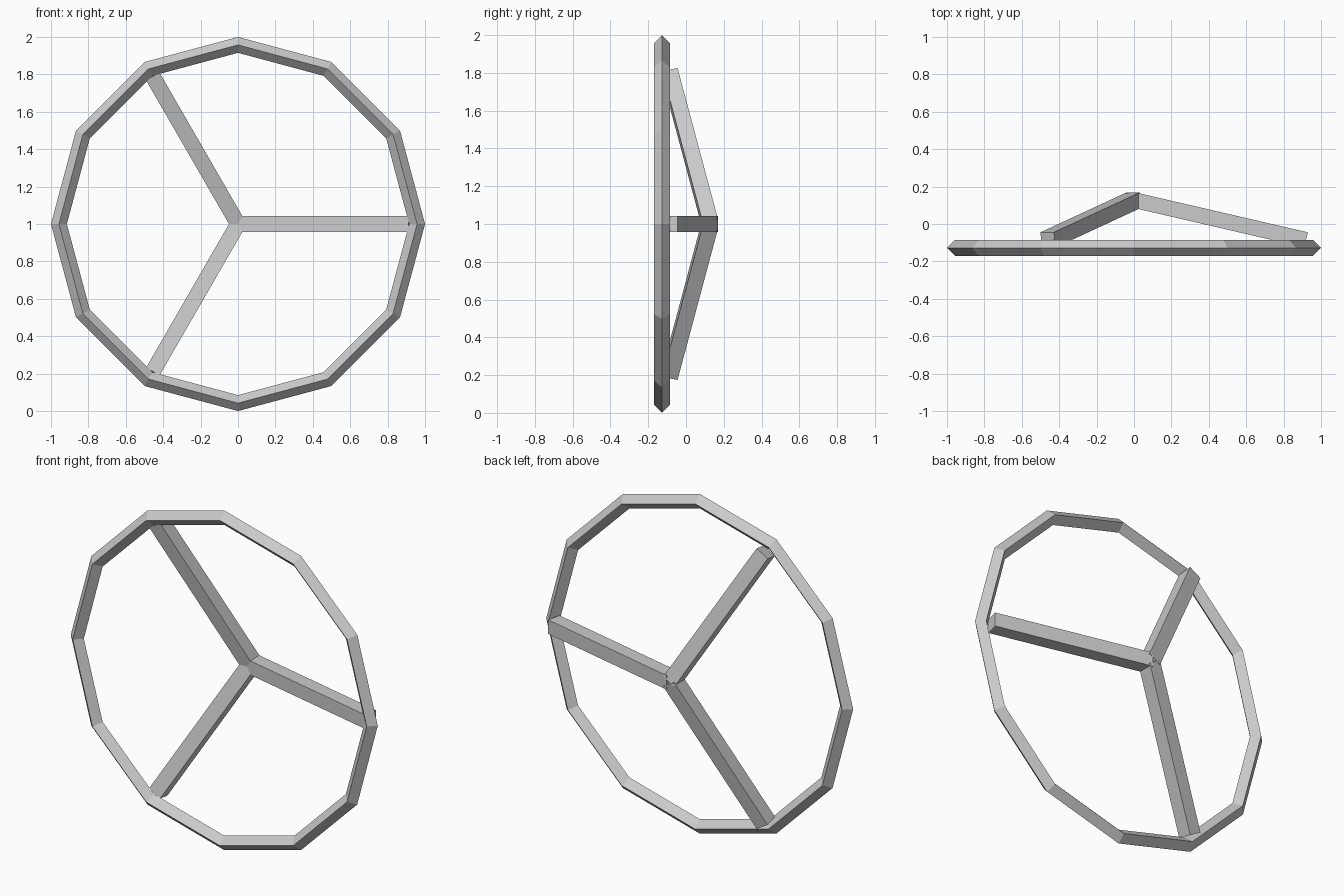
import bpy
from math import cos, sin, pi
from mathutils import Vector, Matrix

if "Cube" in bpy.data.objects:
    bpy.data.objects.remove(bpy.data.objects["Cube"])

TUBE = 0.0425          # half width of the rim's diamond section
RIM_Y, CENTRE_Z = -0.1275, 1.0

# Twelve-sided rim with a diamond cross-section
bpy.ops.mesh.primitive_torus_add(major_segments=12, minor_segments=4,
                                 major_radius=1 - TUBE, minor_radius=TUBE,
                                 location=(0, RIM_Y, CENTRE_Z),
                                 rotation=(pi / 2, 0, 0))
bpy.context.object.name = "rim"
bpy.ops.object.shade_flat()


def add_spoke(name, angle):
    """Square bar running from the raised hub point down to the rim."""
    start, end = Vector((0, 0.128, 0)), Vector((0.92, -0.085, 0))
    along = end - start
    x_axis = along.normalized()
    z_axis = Vector((0, 0, 1))
    y_axis = z_axis.cross(x_axis)
    bpy.ops.mesh.primitive_cube_add(size=1)
    bar = bpy.context.object
    bar.name = name
    frame = Matrix((x_axis, y_axis, z_axis)).transposed().to_4x4()
    bar.data.transform(Matrix.Translation((start + end) / 2) @ frame
                       @ Matrix.Diagonal((along.length, 0.083, 0.083, 1)))
    bar.location.z = CENTRE_Z
    bar.rotation_euler.y = -angle


# Three spokes, evenly spaced
for i, name in enumerate(("right_spoke", "upper_left_spoke", "lower_left_spoke")):
    add_spoke(name, i * 2 * pi / 3)
